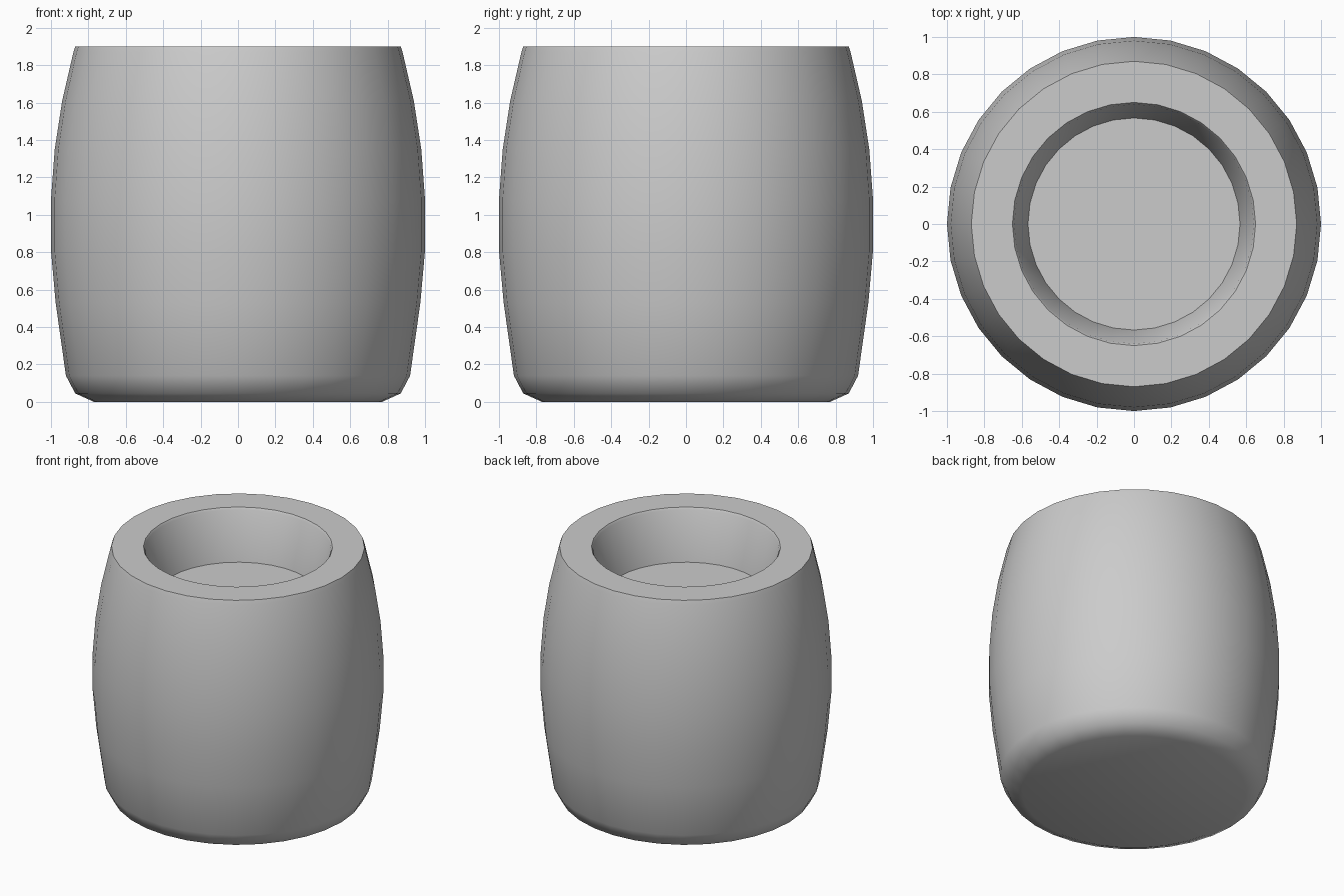
import bpy, bmesh
from math import radians, sin, cos, tau

if "Cube" in bpy.data.objects:
    bpy.data.objects.remove(bpy.data.objects["Cube"])

SIDES = 32

# Profile (radius, height): base, bulging wall, flat rim, tapered recess, recess floor
PROFILE = [(0.77, 0), (0.87, 0.045), (0.92, 0.14), (0.975, 0.53), (1.0, 0.81),
           (1.0, 1.08), (0.98, 1.35), (0.94, 1.61), (0.88, 1.87), (0.87, 1.9),
           (0.65, 1.9), (0.64, 1.885), (0.567, 1.52)]

# Barrel-shaped cup body, lathed around z
bm = bmesh.new()
rings = [[bm.verts.new((r * cos(tau * i / SIDES), r * sin(tau * i / SIDES), z))
          for i in range(SIDES)] for r, z in PROFILE]
for low, high in zip(rings, rings[1:]):
    for i in range(SIDES):
        j = (i + 1) % SIDES
        bm.faces.new((low[i], low[j], high[j], high[i]))

# Flat underside and recess floor
bm.faces.new(rings[0][::-1])
bm.faces.new(rings[-1])

mesh = bpy.data.meshes.new("barrel_cup")
bm.to_mesh(mesh)
bm.free()
cup = bpy.data.objects.new("barrel_cup", mesh)
bpy.context.collection.objects.link(cup)

# Smooth walls with crisp rim edges
bpy.context.view_layer.objects.active = cup
cup.select_set(True)
bpy.ops.object.shade_smooth_by_angle(angle=radians(50))
